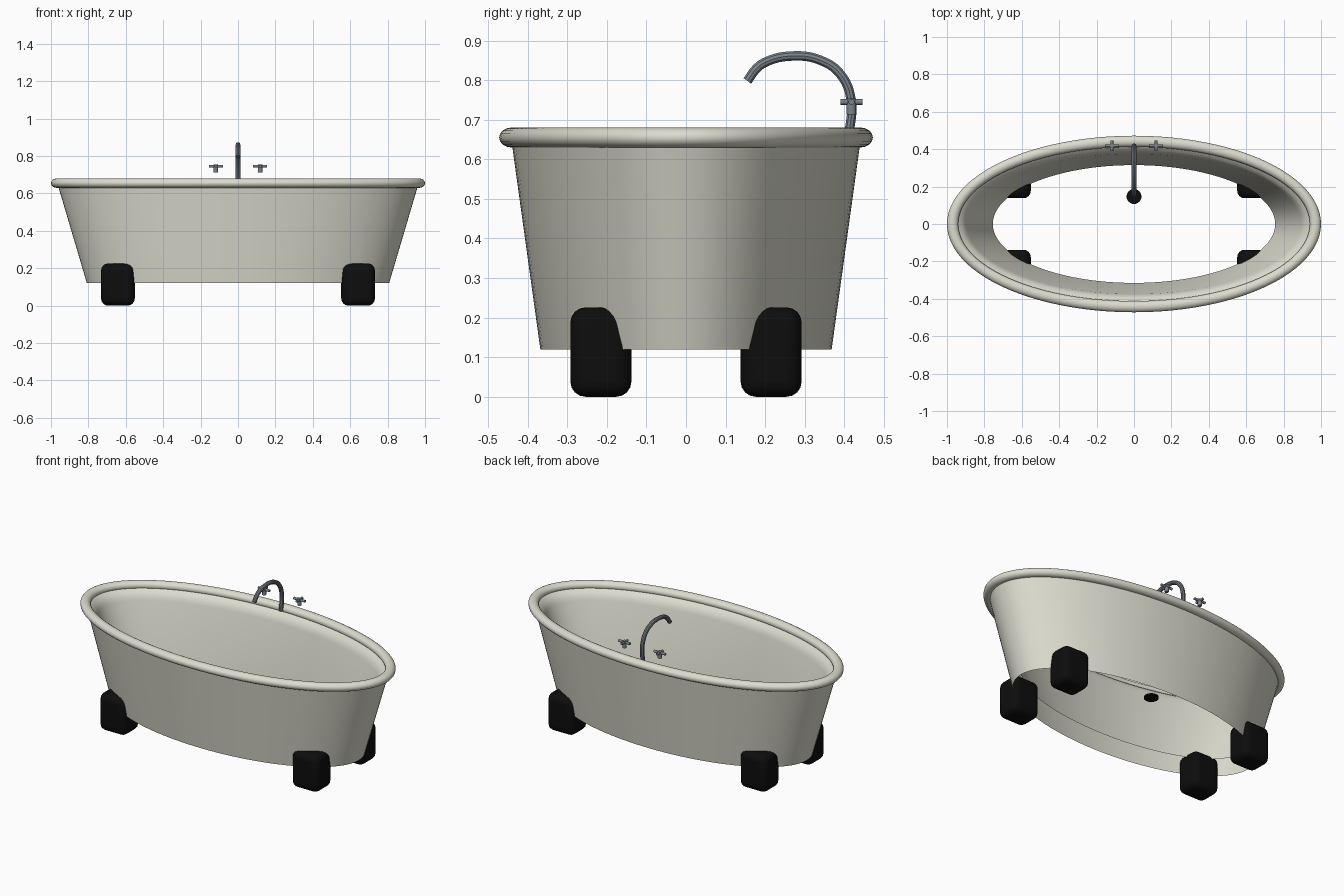
import bpy, bmesh, math
from mathutils import Vector

cube = bpy.data.objects.get("Cube")
if cube:
    bpy.data.objects.remove(cube, do_unlink=True)


def material(name, rgb):
    m = bpy.data.materials.new(name)
    m.use_nodes = True
    m.diffuse_color = (*rgb, 1)
    m.node_tree.nodes["Principled BSDF"].inputs["Base Color"].default_value = (*rgb, 1)
    return m


ENAMEL = material("warm white enamel", (0.72, 0.71, 0.62))
METAL = material("grey metal", (0.2, 0.23, 0.26))
BLACK = material("black iron", (0.004, 0.004, 0.004))


def finish(obj, name, mat, angle=35):
    obj.name = name
    obj.data.materials.append(mat)
    bpy.ops.object.select_all(action='DESELECT')
    obj.select_set(True)
    bpy.context.view_layer.objects.active = obj
    bpy.ops.object.shade_smooth_by_angle(angle=math.radians(angle))
    return obj


def loft(name, rings, mat, closed=False, segments=96):
    """Skin a stack of ellipses given as (x radius, y radius, height)."""
    bm = bmesh.new()
    loops = []
    for rx, ry, z in rings:
        loops.append([bm.verts.new((rx * math.cos(2 * math.pi * i / segments),
                                    ry * math.sin(2 * math.pi * i / segments), z))
                      for i in range(segments)])
    pairs = list(zip(loops, loops[1:]))
    if closed:
        pairs.append((loops[-1], loops[0]))
    for a, b in pairs:
        for i in range(segments):
            j = (i + 1) % segments
            bm.faces.new((a[i], a[j], b[j], b[i]))
    mesh = bpy.data.meshes.new(name)
    bm.to_mesh(mesh)
    bm.free()
    obj = bpy.data.objects.new(name, mesh)
    bpy.context.collection.objects.link(obj)
    return finish(obj, name, mat)


def rod(name, start, end, radius, mat, sides=16):
    start, end = Vector(start), Vector(end)
    bpy.ops.mesh.primitive_cylinder_add(vertices=sides, radius=radius,
                                        depth=(end - start).length,
                                        location=(start + end) / 2)
    obj = bpy.context.object
    obj.rotation_euler = (end - start).to_track_quat('Z', 'Y').to_euler()
    return finish(obj, name, mat)


# Tub: open outer shell, and inner shell with a sloped lip
loft("outer_shell", [(0.808, 0.368, 0.12), (0.962, 0.44, 0.64)], ENAMEL)
loft("inner_shell", [(0.755, 0.315, 0.2), (0.895, 0.375, 0.59), (0.905, 0.382, 0.61),
                     (0.92, 0.394, 0.63), (0.945, 0.415, 0.645)][::-1], ENAMEL)

# Rolled rim
roll = []
for k in range(16):
    a = 2 * math.pi * k / 16
    d = 0.03 * math.cos(a)
    roll.append((0.97 + d, 0.442 + d, 0.655 + 0.025 * math.sin(a)))
loft("rolled_rim", roll, ENAMEL, closed=True)

# Rounded block feet
for sx, side in ((1, "left"), (-1, "right")):
    for sy, end in ((-1, "front"), (1, "back")):
        bpy.ops.mesh.primitive_cube_add(size=1, location=(sx * 0.642, sy * 0.215, 0.113))
        foot = bpy.context.object
        foot.scale = (0.18, 0.154, 0.226)
        bpy.ops.object.transform_apply(location=False, rotation=False, scale=True)
        bevel = foot.modifiers.new("rounding", 'BEVEL')
        bevel.width = 0.038
        bevel.segments = 4
        finish(foot, f"{end}_{side}_foot", BLACK)

# Drain disc
rod("drain", (0, 0.147, 0.205), (0, 0.147, 0.215), 0.04, BLACK, 32)

# Curved spout
curve = bpy.data.curves.new("spout", 'CURVE')
curve.dimensions = '3D'
curve.bevel_depth = 0.0125
curve.bevel_resolution = 3
curve.use_fill_caps = True
path = [(0.41, 0.65), (0.417, 0.75), (0.39, 0.815), (0.34, 0.85), (0.27, 0.861),
        (0.2, 0.845), (0.177, 0.828), (0.155, 0.798)]
spline = curve.splines.new('BEZIER')
spline.bezier_points.add(len(path) - 1)
for p, (y, z) in zip(spline.bezier_points, path):
    p.co = (0, y, z)
    p.handle_left_type = p.handle_right_type = 'AUTO'
spline.resolution_u = 6
spout = bpy.data.objects.new("spout", curve)
bpy.context.collection.objects.link(spout)
bpy.ops.object.select_all(action='DESELECT')
spout.select_set(True)
bpy.context.view_layer.objects.active = spout
bpy.ops.object.convert(target='MESH')
finish(bpy.context.object, "spout", METAL)

# Cross-handled taps
for s, side in ((1, "left"), (-1, "right")):
    x, y, z = s * 0.118, 0.418, 0.745
    rod(f"{side}_tap_stem", (x, y, 0.713), (x, y, 0.754), 0.012, METAL)
    rod(f"{side}_tap_long_bar", (x - 0.038, y, z), (x + 0.038, y, z), 0.0075, METAL)
    rod(f"{side}_tap_cross_bar", (x, y - 0.028, z), (x, y + 0.028, z), 0.0075, METAL)
